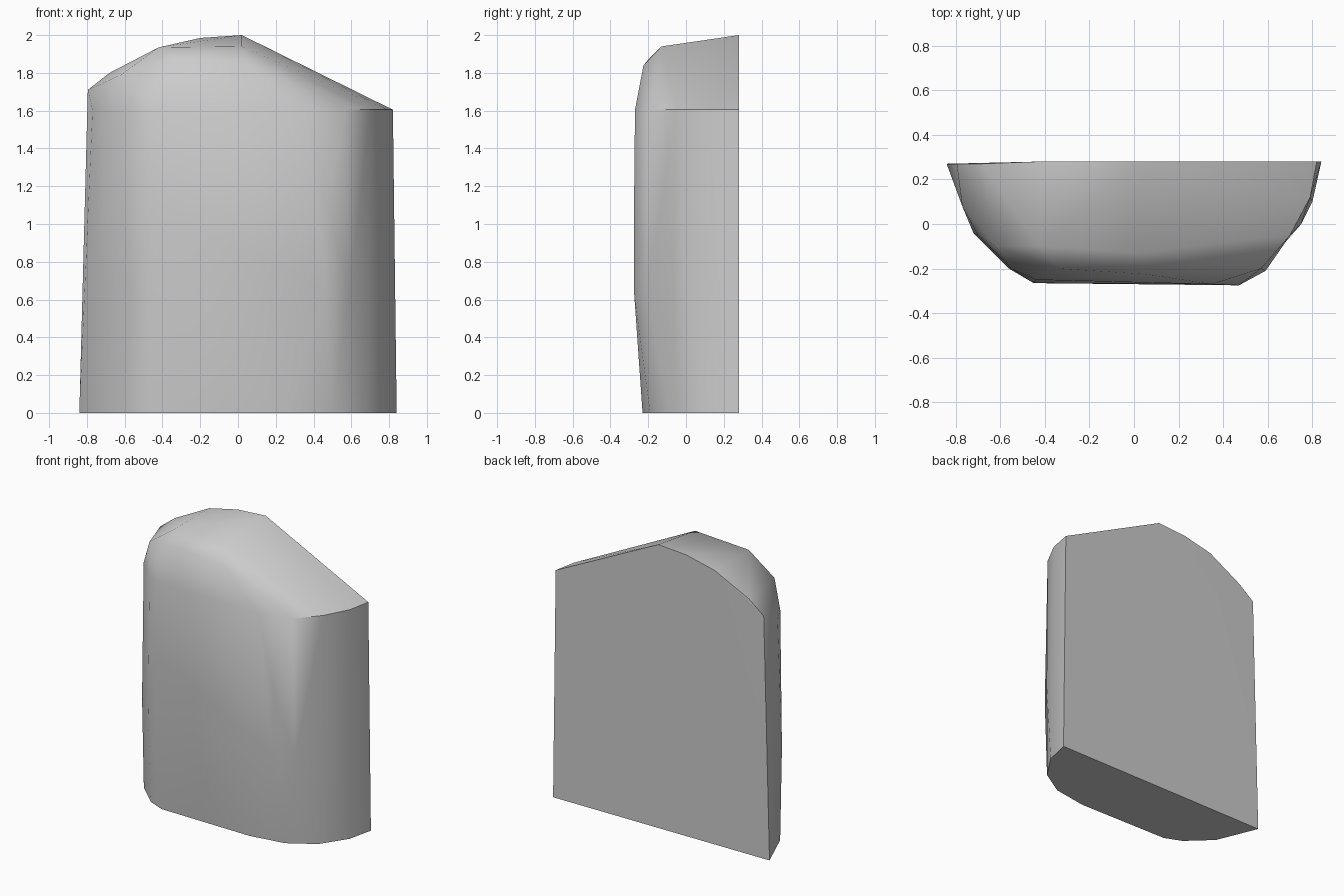
import bpy
import bmesh
from math import radians

cube = bpy.data.objects.get("Cube")
if cube:
    bpy.data.objects.remove(cube)

stone = bpy.data.materials.new("stone_grey")
stone.use_nodes = True
grey = (0.6, 0.6, 0.6, 1)
stone.diffuse_color = grey
stone.node_tree.nodes["Principled BSDF"].inputs["Base Color"].default_value = grey

# Flat-backed cross-sections, from the left edge round the front to the right
foot = [(-.84, .27), (-.72, -.02), (-.56, -.17), (-.44, -.22),
        (.25, -.23), (.5, -.19), (.68, -.08), (.8, .1), (.84, .28)]
body = [(-.82, .27), (-.72, -.04), (-.56, -.2), (-.45, -.265),
        (.47, -.275), (.59, -.21), (.75, 0), (.83, .28)]
shoulder = [(-.8, .27), (-.77, .08), (-.7, -.05), (-.55, -.2), (-.44, -.25),
            (.35, -.27), (.57, -.2), (.7, -.05), (.79, .12), (.82, .28)]

# Crown: arched back rim, short front ridge and the bevel below it
back_rim = [(-.795, .27, 1.71), (-.68, .27, 1.8), (-.42, .28, 1.935),
            (-.2, .28, 1.985), (.02, .28, 2)]
front_ridge = [(-.62, -.1, 1.79), (-.42, -.1, 1.935), (.02, -.13, 1.94)]
bevel = [(-.33, -.2, 1.87), (.05, -.225, 1.84)]


def ring(section, z):
    return [(x, y, z) for x, y in section]


points = ring(foot, 0) + ring(body, .64) + ring(body[3:5], 1.1)
points += ring(shoulder, 1.605) + back_rim + front_ridge + bevel

# Wrap the sections in one faceted skin and merge the coplanar triangles
bm = bmesh.new()
for p in points:
    bm.verts.new(p)
hull = bmesh.ops.convex_hull(bm, input=bm.verts)
loose = {v for v in hull["geom_interior"] + hull["geom_unused"]
         if isinstance(v, bmesh.types.BMVert)}
bmesh.ops.delete(bm, geom=list(loose), context="VERTS")
bmesh.ops.dissolve_limit(bm, angle_limit=radians(2), verts=bm.verts, edges=bm.edges)
bmesh.ops.recalc_face_normals(bm, faces=bm.faces)

mesh = bpy.data.meshes.new("stone_slab")
bm.to_mesh(mesh)
bm.free()
mesh.materials.append(stone)
slab = bpy.data.objects.new("stone_slab", mesh)
bpy.context.collection.objects.link(slab)

# Soft facets with crisp back, base and crown edges
bpy.ops.object.select_all(action="DESELECT")
slab.select_set(True)
bpy.context.view_layer.objects.active = slab
bpy.ops.object.shade_smooth_by_angle(angle=radians(35))
